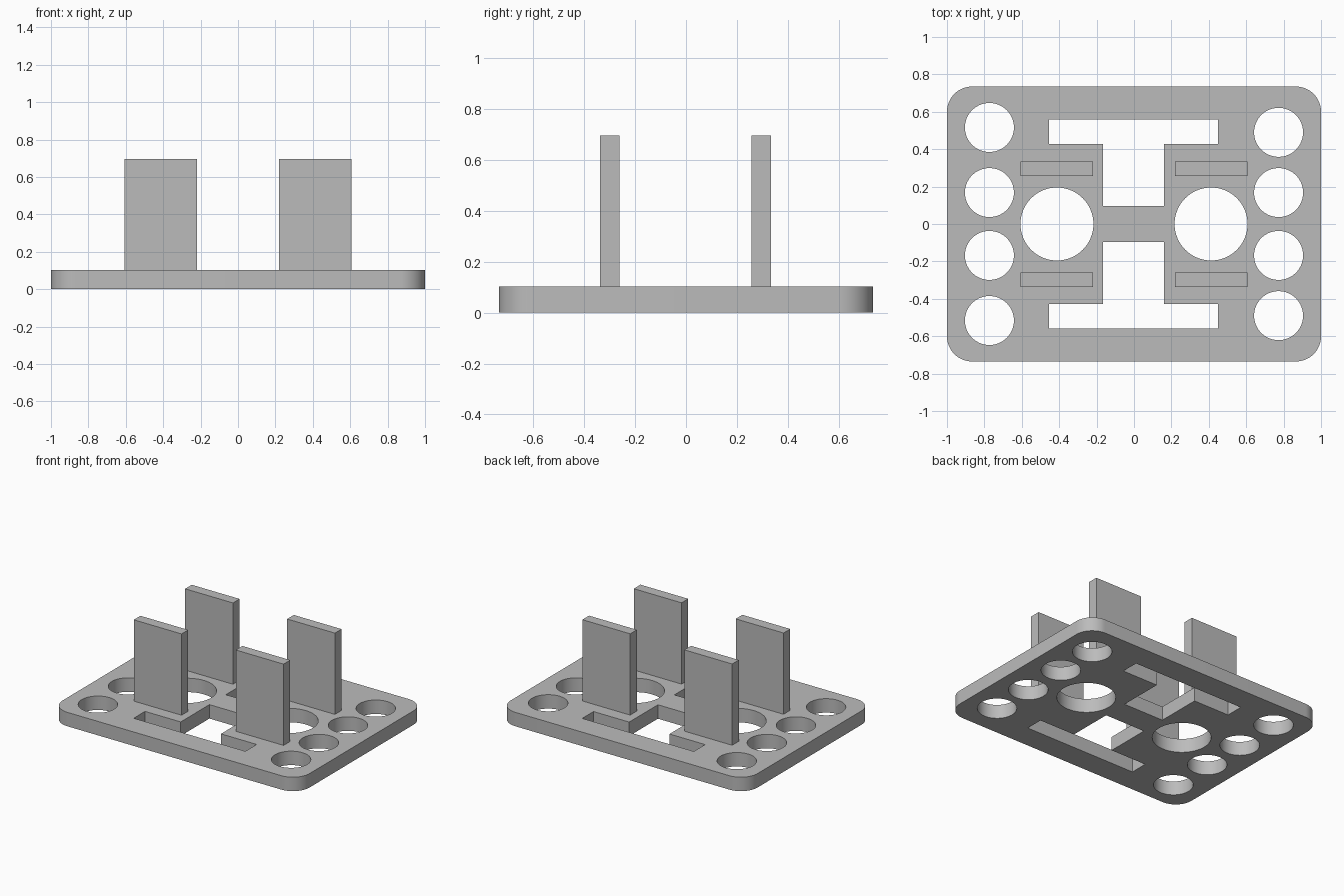
import bpy, bmesh
from math import cos, sin, pi, radians

cube = bpy.data.objects.get("Cube")
if cube:
    bpy.data.objects.remove(cube, do_unlink=True)

grey = bpy.data.materials.new("plain grey")
grey.use_nodes = True
grey.diffuse_color = (0.5, 0.5, 0.5, 1)
grey.node_tree.nodes["Principled BSDF"].inputs["Base Color"].default_value = (0.5, 0.5, 0.5, 1)

THICK, TOP = 0.102, 0.697


def arc(cx, cy, r, start, sweep, steps):
    return [(cx + r * cos(start + sweep * i / steps), cy + r * sin(start + sweep * i / steps))
            for i in range(steps + 1)]


def circle(cx, cy, r):
    return arc(cx, cy, r, 0, 2 * pi, 64)[:-1]


def rounded_rect(hx, hy, r):
    corners = [(1, 1), (-1, 1), (-1, -1), (1, -1)]
    return [p for i, (sx, sy) in enumerate(corners)
            for p in arc(sx * (hx - r), sy * (hy - r), r, i * pi / 2, pi / 2, 16)]


def t_slot(side):
    # Wide outer bar with a stem reaching towards the middle
    half = [(0.163, 0.095), (0.163, 0.427), (0.452, 0.427), (0.452, 0.558)]
    outline = half + [(-x, y) for x, y in reversed(half)]
    return [(x - 0.002, y * side) for x, y in outline]


# Plate outline and all its openings
loops = [rounded_rect(1, 0.735, 0.135), t_slot(1), t_slot(-1)]
for side, outer_y in ((-1, 0.516), (1, 0.49)):
    loops.append(circle(side * 0.412, 0, 0.195))
    loops += [circle(side * 0.773, y, 0.131) for y in (outer_y, 0.168, -0.168, -outer_y)]

curve = bpy.data.curves.new("base_plate", "CURVE")
curve.dimensions = "2D"
curve.fill_mode = "BOTH"
curve.extrude = THICK / 2
for points in loops:
    spline = curve.splines.new("POLY")
    spline.points.add(len(points) - 1)
    for point, (x, y) in zip(spline.points, points):
        point.co = (x, y, 0, 1)
    spline.use_cyclic_u = True
plate = bpy.data.objects.new("base_plate", curve)
bpy.context.collection.objects.link(plate)
plate.location.z = THICK / 2

# Turn the plate into a clean welded mesh
bpy.ops.object.select_all(action="DESELECT")
plate.select_set(True)
bpy.context.view_layer.objects.active = plate
bpy.ops.object.convert(target="MESH")
plate = bpy.context.object
bm = bmesh.new()
bm.from_mesh(plate.data)
bmesh.ops.remove_doubles(bm, verts=bm.verts, dist=0.0001)
bmesh.ops.recalc_face_normals(bm, faces=bm.faces)
bm.to_mesh(plate.data)
bm.free()
plate.data.materials.clear()
plate.data.materials.append(grey)
bpy.ops.object.shade_smooth_by_angle(angle=radians(30))

# Four upright tabs
for x, x_name in ((-0.414, "right"), (0.412, "left")):
    for y, y_name in ((-0.299, "front"), (0.295, "back")):
        bpy.ops.mesh.primitive_cube_add(size=1, location=(x, y, (TOP + THICK) / 2))
        tab = bpy.context.object
        tab.name = f"{y_name}_{x_name}_tab"
        tab.scale = (0.387, 0.077, TOP - THICK)
        bpy.ops.object.transform_apply(location=False, rotation=False, scale=True)
        tab.data.materials.append(grey)
